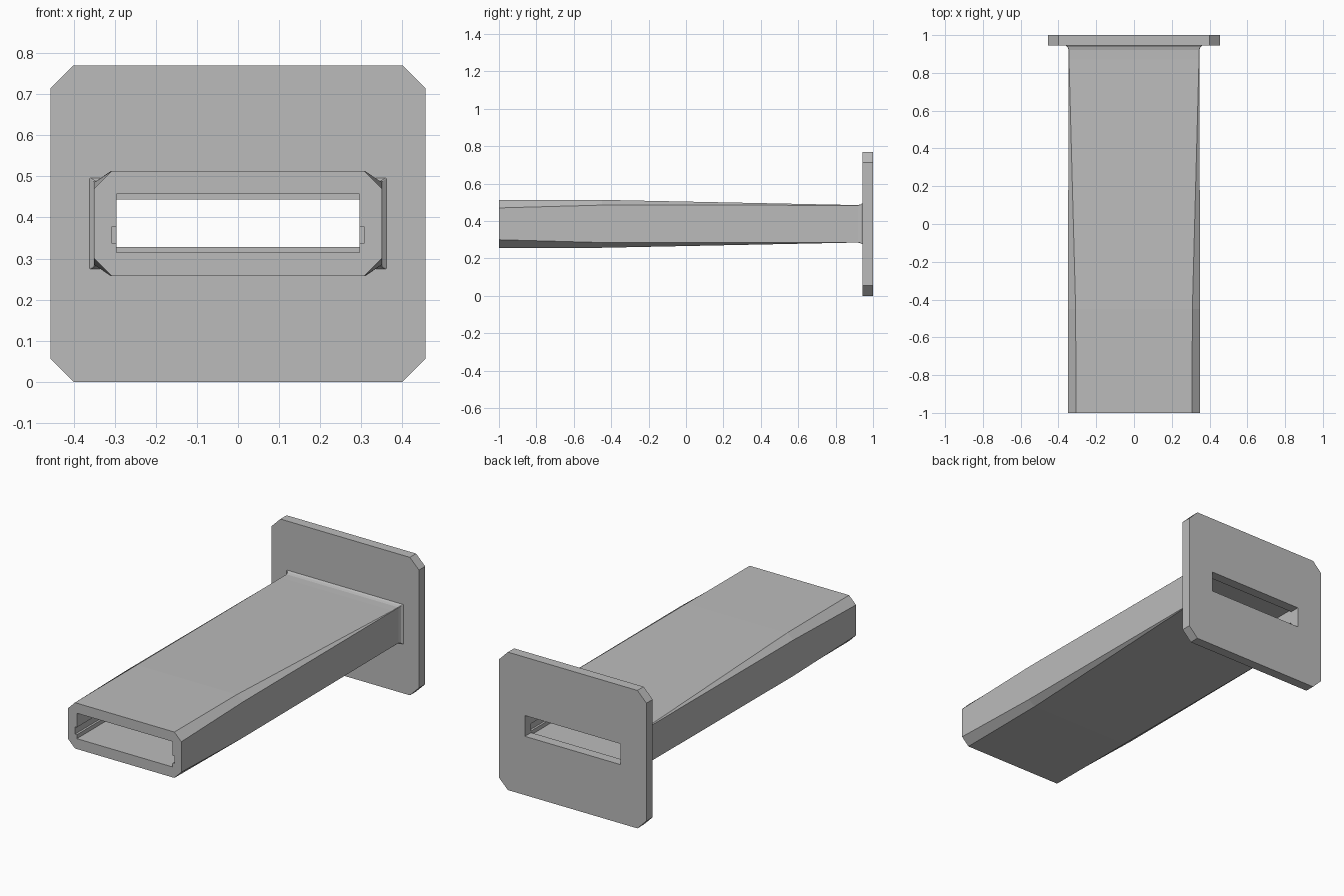
import bpy, bmesh

cube = bpy.data.objects.get("Cube")
if cube:
    bpy.data.objects.remove(cube, do_unlink=True)

grey = bpy.data.materials.new("plain_grey")
grey.use_nodes = True
grey.diffuse_color = (0.5, 0.5, 0.5, 1)
grey.node_tree.nodes["Principled BSDF"].inputs["Base Color"].default_value = (0.5, 0.5, 0.5, 1)

MID = 0.385       # height of the tube axis
PLATE_Y = 0.945   # front face of the flange


def octagon(y, hx, hz, cx, cz):
    """Rectangle outline with its corners cut by cx and cz."""
    quarter = [(hx, hz - cz), (hx - cx, hz)]
    half = quarter + [(-x, z) for x, z in reversed(quarter)]
    return [(x, y, MID + z) for x, z in half + [(-x, -z) for x, z in half]]


def loft(name, rings):
    """Closed solid through a row of matching outlines."""
    bm = bmesh.new()
    loops = [[bm.verts.new(p) for p in ring] for ring in rings]
    for a, b in zip(loops, loops[1:]):
        for i in range(len(a)):
            j = (i + 1) % len(a)
            bm.faces.new((a[i], a[j], b[j], b[i]))
    bm.faces.new(loops[0])
    bm.faces.new(loops[-1])
    bmesh.ops.recalc_face_normals(bm, faces=bm.faces)
    mesh = bpy.data.meshes.new(name)
    bm.to_mesh(mesh)
    bm.free()
    mesh.materials.append(grey)
    obj = bpy.data.objects.new(name, mesh)
    bpy.context.collection.objects.link(obj)
    return obj


def cut(target, outline, y0, y1):
    """Cut a straight opening with the given (x, z) outline."""
    cutter = loft("cutter", [[(x, y, z) for x, z in outline] for y in (y0, y1)])
    cutter.hide_render = True
    mod = target.modifiers.new("opening", "BOOLEAN")
    mod.operation = "DIFFERENCE"
    mod.solver = "EXACT"
    mod.object = cutter
    bpy.context.view_layer.objects.active = target
    bpy.ops.object.modifier_apply(modifier=mod.name)
    bpy.data.objects.remove(cutter, do_unlink=True)


# Tube: chamfered mouth easing into a sharp rectangle, with a small fillet at the flange
tube = loft("tube", [
    octagon(-1.0, 0.35, 0.128, 0.043, 0.043),
    octagon(-0.45, 0.35, 0.128, 0.041, 0.028),
    octagon(0.87, 0.346, 0.101, 0.002, 0.002),
    octagon(0.92, 0.346, 0.101, 0.002, 0.002),
    octagon(0.936, 0.351, 0.105, 0.002, 0.002),
    octagon(PLATE_Y, 0.361, 0.111, 0.002, 0.002),
])

# Slot through the tube with a guide groove along each side
right = [(0.295, 0.315), (0.295, 0.337), (0.307, 0.337),
         (0.307, 0.378), (0.295, 0.378), (0.295, 0.457)]
cut(tube, right + [(-x, z) for x, z in reversed(right)], -1.1, 1.1)

# Flange with cut corners and a slightly lower slot
flange = loft("flange", [octagon(y, 0.456, 0.385, 0.056, 0.056) for y in (PLATE_Y, 1.0)])
cut(flange, [(-0.295, 0.328), (0.295, 0.328), (0.295, 0.444), (-0.295, 0.444)], 0.8, 1.1)
